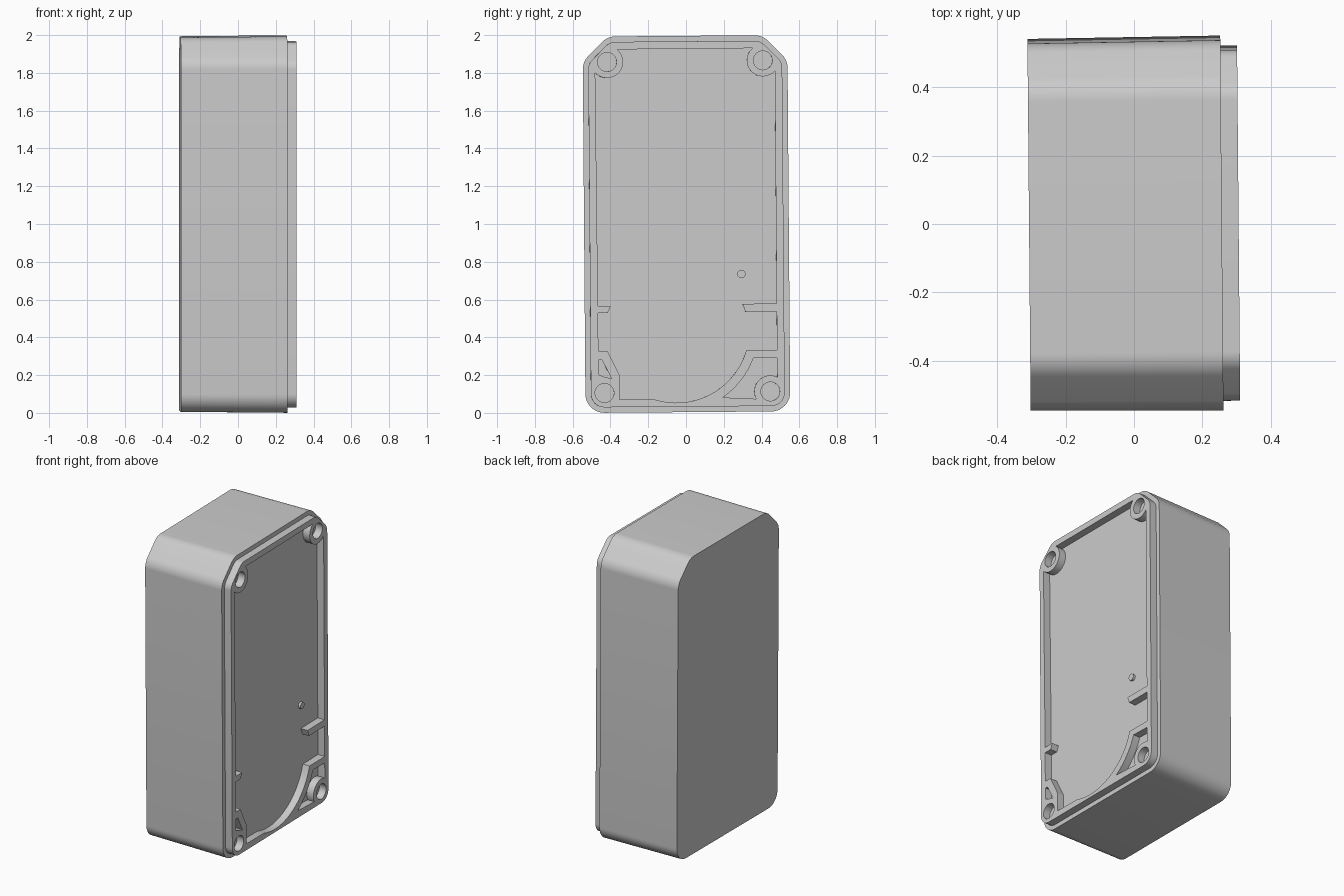
import bpy, bmesh
from math import sin, cos, tan, radians, pi
from mathutils import Vector, Matrix

if "Cube" in bpy.data.objects:
    bpy.data.objects.remove(bpy.data.objects["Cube"])

# Depths along x: back, rim shoulder (also the tray floor), lip top
BACK, RIM, LIP = -0.307, 0.257, 0.306
# The whole case is turned very slightly about x and z
TILT = (Matrix.Translation((0, 0, 1)) @ Matrix.Rotation(radians(0.5), 4, 'Z')
        @ Matrix.Rotation(radians(0.45), 4, 'X') @ Matrix.Translation((0, 0, -1)))


def arc(y, z, r, a0, a1, n=16):
    """Points on an arc in the y-z plane, angles in degrees."""
    return [(y + r * cos(radians(a0 + (a1 - a0) * i / n)),
             z + r * sin(radians(a0 + (a1 - a0) * i / n))) for i in range(n + 1)]


def circle(y, z, r, n=32):
    return arc(y, z, r, 0, 360, n)[:-1]


def outline(inset):
    """Case outline: chamfered top corners, round bottom corners."""
    w, lo, hi = 0.542 - inset, 0.004 + inset, 1.996 - inset
    c = 0.132 - inset * (2 - 2 ** 0.5)
    rad = 0.1 - inset
    pts = [(w, lo), (w, hi - c), (w - c, hi), (c - w, hi), (-w, hi - c), (-w, lo)]
    result = []
    for i, p in enumerate(pts):
        p = Vector(p)
        a = (Vector(pts[i - 1]) - p).normalized()
        b = (Vector(pts[(i + 1) % len(pts)]) - p).normalized()
        half = a.angle(b) / 2
        centre = p + (a + b).normalized() * rad / sin(half)
        start = p + a * rad / tan(half) - centre
        sweep = pi - 2 * half
        n = 10
        for k in range(n + 1):
            t = sweep * k / n
            result.append((centre.x + start.x * cos(t) - start.y * sin(t),
                           centre.y + start.x * sin(t) + start.y * cos(t)))
    return result


def finish(name, mesh):
    obj = bpy.data.objects.new(name, mesh)
    bpy.context.collection.objects.link(obj)
    mesh.transform(TILT)
    bpy.ops.object.select_all(action='DESELECT')
    obj.select_set(True)
    bpy.context.view_layer.objects.active = obj
    bpy.ops.object.shade_smooth_by_angle(angle=radians(25))
    return obj


def loft(name, sections):
    """Solid through matching outlines at given x positions."""
    bm = bmesh.new()
    rings = [[bm.verts.new((x, y, z)) for y, z in pts] for x, pts in sections]
    n = len(rings[0])
    for r0, r1 in zip(rings, rings[1:]):
        for i in range(n):
            bm.faces.new((r0[i], r0[(i + 1) % n], r1[(i + 1) % n], r1[i]))
    bm.faces.new(rings[0])
    bm.faces.new(rings[-1])
    bmesh.ops.recalc_face_normals(bm, faces=bm.faces)
    mesh = bpy.data.meshes.new(name)
    bm.to_mesh(mesh)
    bm.free()
    return finish(name, mesh)


def plate(name, loops, x0, x1):
    """Flat plate with holes: first loop is the edge, the rest are openings."""
    curve = bpy.data.curves.new(name, 'CURVE')
    curve.dimensions = '2D'
    curve.fill_mode = 'BOTH'
    curve.extrude = (x1 - x0) / 2
    for pts in loops:
        s = curve.splines.new('POLY')
        s.points.add(len(pts) - 1)
        for sp, (y, z) in zip(s.points, pts):
            sp.co = (y, z, 0, 1)
        s.use_cyclic_u = True
    tmp = bpy.data.objects.new(name + "_curve", curve)
    bpy.context.collection.objects.link(tmp)
    deps = bpy.context.evaluated_depsgraph_get()
    mesh = bpy.data.meshes.new_from_object(tmp.evaluated_get(deps))
    bpy.data.objects.remove(tmp)
    bm = bmesh.new()
    bm.from_mesh(mesh)
    bmesh.ops.remove_doubles(bm, verts=bm.verts, dist=1e-5)
    for v in bm.verts:
        v.co = ((x0 + x1) / 2 + v.co.z, v.co.x, v.co.y)
    bmesh.ops.recalc_face_normals(bm, faces=bm.faces)
    bm.to_mesh(mesh)
    bm.free()
    return finish(name, mesh)


# Case body with a slight draft toward the back
loft("case_body", [(BACK, outline(0.005)), (RIM, outline(0))])

# Main tray opening, going round bosses, ribs and the big curved wall
tray = ([(-0.361, 1.927)]
        + arc(0.411, 1.863, 0.085, 130, 318)
        + [(0.474, 0.575), (0.293, 0.575), (0.309, 0.532), (0.474, 0.532),
           (0.474, 0.33)]
        + arc(-0.058, 0.44, 0.386, -16.6, -108, 28)
        + [(-0.361, 0.075), (-0.361, 0.203), (-0.424, 0.331), (-0.472, 0.331),
           (-0.472, 0.532), (-0.421, 0.532), (-0.405, 0.569), (-0.472, 0.569)]
        + arc(-0.414, 1.861, 0.085, 222, 410))

# Small corner pockets
left_pocket = [(-0.472, 0.284), (-0.453, 0.284), (-0.403, 0.185),
               (-0.445, 0.195), (-0.472, 0.207)]
right_pocket = (arc(-0.058, 0.44, 0.434, -56, -20.4, 12) + [(0.474, 0.286)]
                + arc(0.437, 0.11, 0.085, 64, 207))

# Screw holes in the four corners
holes = [circle(y, z, 0.05) for y, z in
         ((-0.414, 1.861), (0.411, 1.863), (-0.441, 0.109), (0.437, 0.11))]

# Raised lip with bosses and ribs
plate("lip_frame", [outline(0.029), tray, left_pocket, right_pocket] + holes, RIM, LIP)

# Locating pin on the tray floor
pin = circle(0.289, 0.733, 0.022, 24)
loft("locating_pin", [(RIM - 0.01, pin), (RIM + 0.015, pin)])
